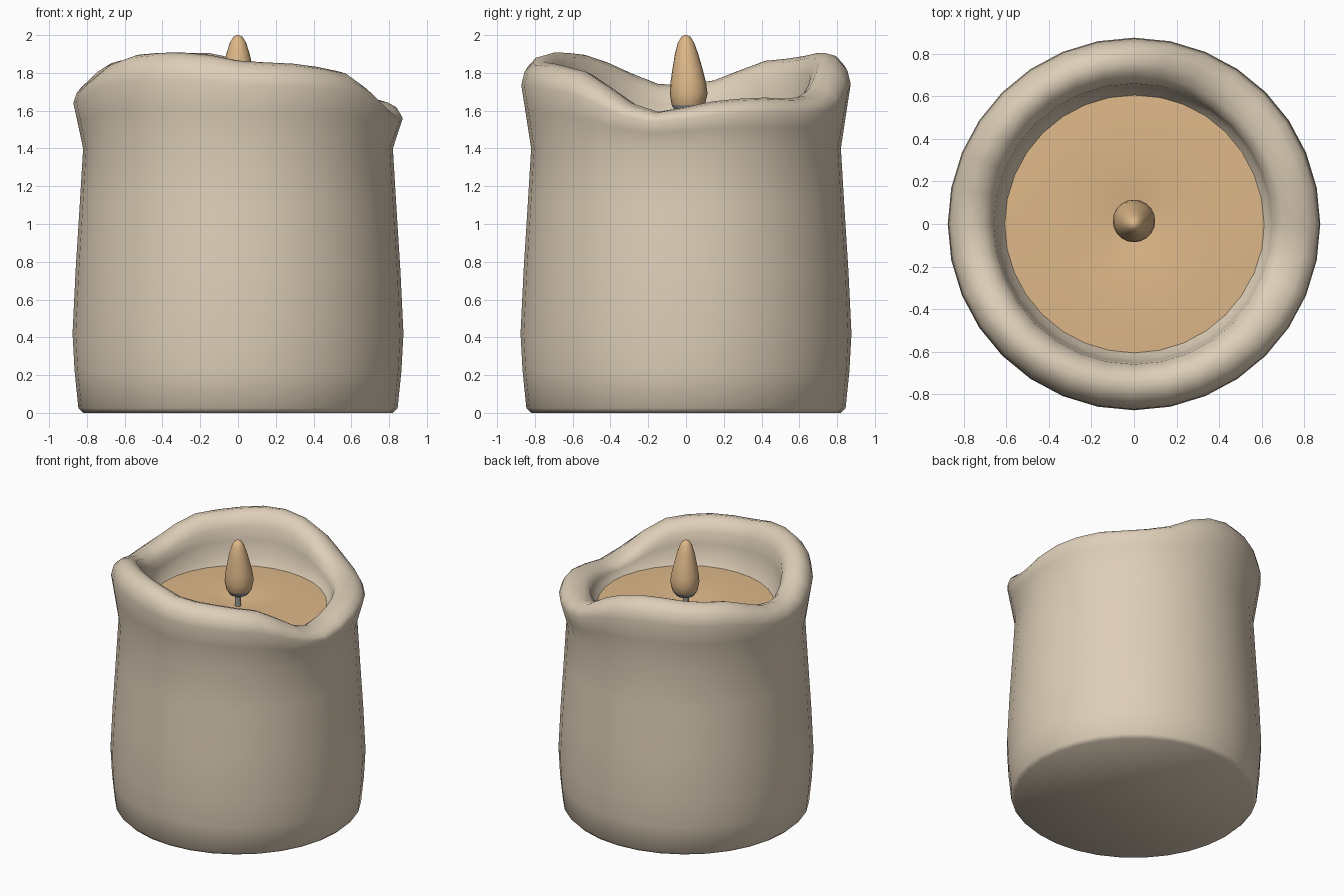
import bpy, bmesh, math

if "Cube" in bpy.data.objects:
    bpy.data.objects.remove(bpy.data.objects["Cube"])

def material(name, rgb):
    m = bpy.data.materials.new(name)
    m.diffuse_color = (*rgb, 1)
    m.use_nodes = True
    m.node_tree.nodes["Principled BSDF"].inputs["Base Color"].default_value = m.diffuse_color
    return m

WAX = material("cream wax", (0.73, 0.62, 0.48))
AMBER = material("amber wax", (0.73, 0.48, 0.25))
GREY = material("wick grey", (0.33, 0.32, 0.31))

def lathe(name, rings, seg, mats, cap_start=True, cap_end=True, rule=None):
    """Skin a list of ring functions: angle in degrees -> (radius, z, y offset)."""
    bm = bmesh.new()
    loops = []
    for ring in rings:
        loop = []
        for i in range(seg):
            a = 360 * i / seg
            r, z, dy = ring(a)
            t = math.radians(a)
            loop.append(bm.verts.new((r * math.cos(t), r * math.sin(t) + dy, z)))
        loops.append(loop)
    for lo, hi in zip(loops, loops[1:]):
        for i in range(seg):
            j = (i + 1) % seg
            bm.faces.new((lo[i], lo[j], hi[j], hi[i]))
    if cap_start:
        bm.faces.new(loops[0][::-1])
    if cap_end:
        bm.faces.new(loops[-1])
    if rule:
        for f in bm.faces:
            f.material_index = rule(f.calc_center_median())
    me = bpy.data.meshes.new(name)
    bm.to_mesh(me)
    bm.free()
    for m in mats:
        me.materials.append(m)
    ob = bpy.data.objects.new(name, me)
    bpy.context.collection.objects.link(ob)
    bpy.ops.object.select_all(action='DESELECT')
    ob.select_set(True)
    bpy.context.view_layer.objects.active = ob
    bpy.ops.object.shade_smooth_by_angle(angle=math.radians(50))
    return ob

def fixed(r, z, dy=0):
    return lambda a: (r, z, dy)

# wavy rim: crest height by angle from +x
CREST = [(0, 1.62), (15, 1.66), (35, 1.67), (50, 1.66), (65, 1.70), (80, 1.82),
         (95, 1.90), (110, 1.91), (130, 1.88), (150, 1.86), (165, 1.77), (178, 1.735),
         (190, 1.735), (203, 1.80), (220, 1.89), (240, 1.91), (255, 1.905), (272, 1.86),
         (292, 1.85), (308, 1.825), (318, 1.80), (330, 1.70), (340, 1.62), (350, 1.59),
         (360, 1.62)]

def crest(a):
    for (a0, z0), (a1, z1) in zip(CREST, CREST[1:]):
        if a0 <= a <= a1:
            return z0 + (z1 - z0) * (a - a0) / (a1 - a0)

POOL = 1.535

def outer(r, k):
    return lambda a: (r, 1.4 + k * (crest(a) - 1.4), 0)

def inner(r, k):
    return lambda a: (r, POOL + k * (crest(a) - POOL), 0)

# wax body with rolled rim and inner wall
lathe("candle_body", [
    fixed(0.82, 0), fixed(0.845, 0.025), fixed(0.865, 0.22), fixed(0.876, 0.42),
    fixed(0.86, 0.75), fixed(0.838, 1.1), fixed(0.82, 1.4),
    outer(0.85, 0.42), outer(0.872, 0.72), outer(0.855, 0.87), outer(0.81, 0.97),
    outer(0.755, 1.0), inner(0.70, 0.93), inner(0.66, 0.72), inner(0.65, 0.45),
    inner(0.635, 0.12), fixed(0.60, POOL - 0.02)], 32, [WAX], cap_end=False)

# melted pool dipping to the wick
lathe("wax_pool", [
    fixed(0.615, POOL - 0.01), fixed(0.45, 1.532), fixed(0.25, 1.528),
    fixed(0.13, 1.515), fixed(0.05, 1.505)], 32, [AMBER], cap_start=False)

# wick
lathe("wick", [fixed(0.022, 1.49), fixed(0.02, 1.60)], 10, [GREY])

# teardrop flame, grey underneath
lathe("flame", [
    fixed(0.025, 1.575, 0.005), fixed(0.065, 1.595, 0.01), fixed(0.088, 1.63, 0.012),
    fixed(0.1, 1.69, 0.014), fixed(0.094, 1.75, 0.012), fixed(0.08, 1.82, 0.008),
    fixed(0.062, 1.9, 0.003), fixed(0.043, 1.96), fixed(0.025, 1.99), fixed(0.008, 2.0)],
    20, [AMBER, GREY], rule=lambda c: 1 if c.z < 1.62 else 0)
